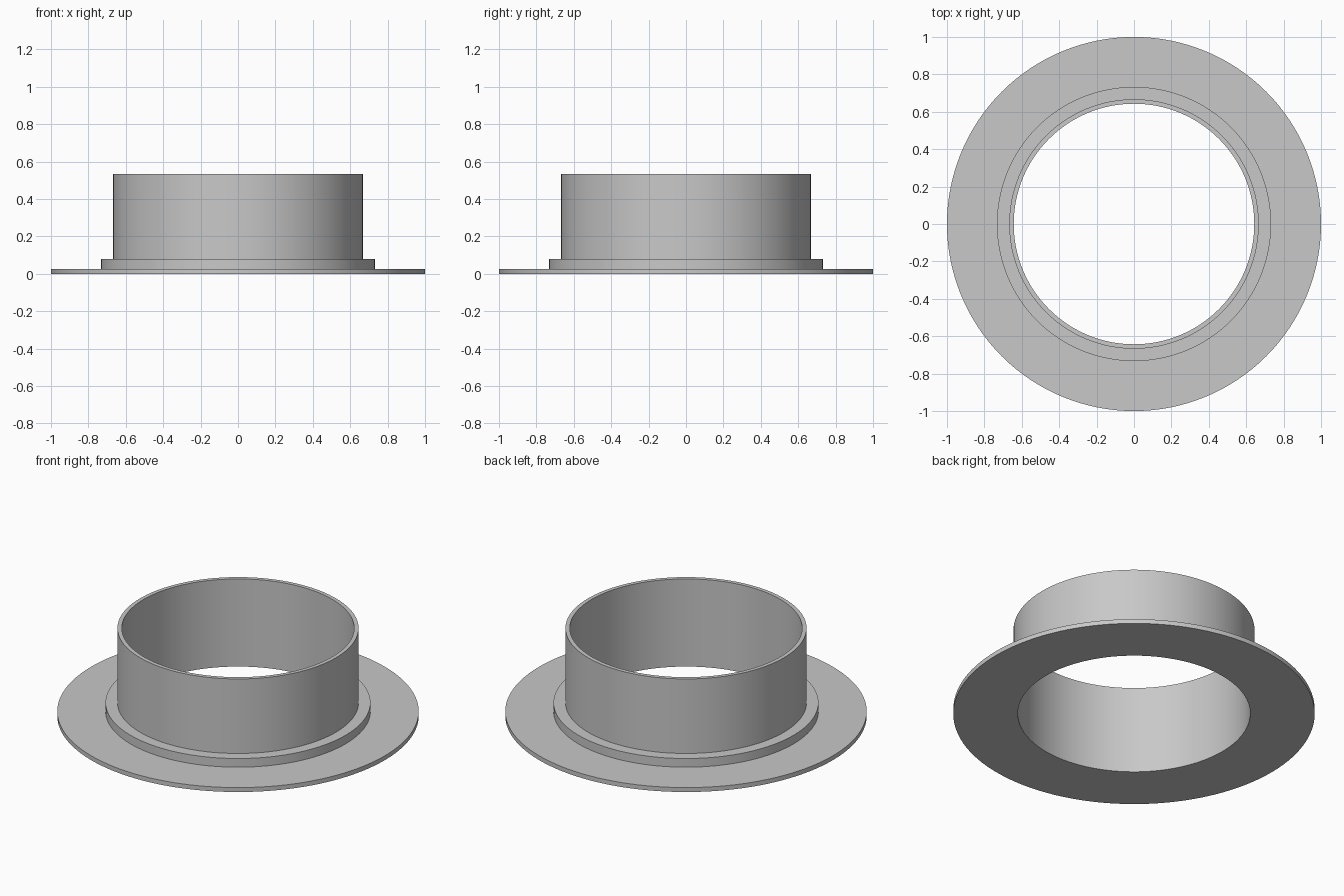
import bpy
import bmesh
import math

cube = bpy.data.objects.get("Cube")
if cube:
    bpy.data.objects.remove(cube, do_unlink=True)

SEGMENTS = 128
BORE, TUBE, STEP, FLANGE = 0.643, 0.667, 0.733, 1.0
FLANGE_TOP, STEP_TOP, TUBE_TOP = 0.027, 0.08, 0.535

# Plain grey metal
grey = bpy.data.materials.new("plain grey")
colour = (0.58, 0.58, 0.58, 1)
grey.diffuse_color = colour
grey.use_nodes = True
grey.node_tree.nodes["Principled BSDF"].inputs["Base Color"].default_value = colour


def lathe(name, profile):
    """Revolve a closed (radius, height) profile around z."""
    bm = bmesh.new()
    rings = []
    for i in range(SEGMENTS):
        a = math.tau * i / SEGMENTS
        rings.append([bm.verts.new((r * math.cos(a), r * math.sin(a), z))
                      for r, z in profile])
    n = len(profile)
    for i, ring in enumerate(rings):
        after = rings[(i + 1) % SEGMENTS]
        for j in range(n):
            k = (j + 1) % n
            bm.faces.new((ring[j], after[j], after[k], ring[k]))
    bmesh.ops.recalc_face_normals(bm, faces=bm.faces)
    mesh = bpy.data.meshes.new(name)
    bm.to_mesh(mesh)
    bm.free()
    mesh.materials.append(grey)
    obj = bpy.data.objects.new(name, mesh)
    bpy.context.collection.objects.link(obj)
    bpy.ops.object.select_all(action="DESELECT")
    obj.select_set(True)
    bpy.context.view_layer.objects.active = obj
    bpy.ops.object.shade_smooth_by_angle(angle=math.radians(30))
    return obj


# Wide flange, raised shoulder and thin-walled tube in one turned piece
lathe("flanged_collar", [
    (BORE, 0), (FLANGE, 0),
    (FLANGE, FLANGE_TOP), (STEP, FLANGE_TOP),
    (STEP, STEP_TOP), (TUBE, STEP_TOP),
    (TUBE, TUBE_TOP), (BORE, TUBE_TOP),
])
